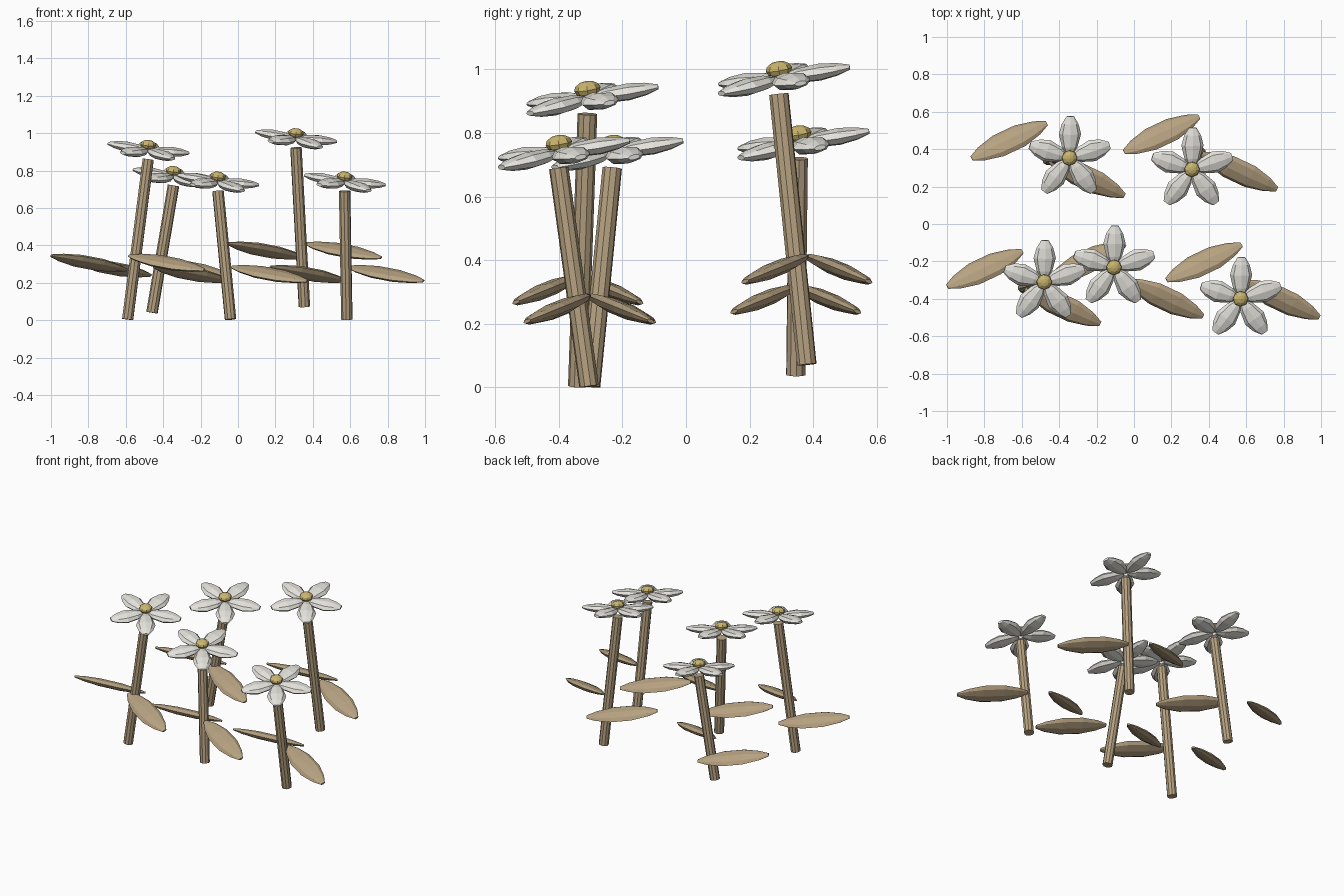
import bpy, bmesh
from math import sin, cos, pi, tau, radians
from mathutils import Matrix, Vector

cube = bpy.data.objects.get("Cube")
if cube:
    bpy.data.objects.remove(cube, do_unlink=True)


def make_material(name, rgb):
    mat = bpy.data.materials.new(name)
    mat.use_nodes = True
    mat.diffuse_color = (*rgb, 1)
    mat.node_tree.nodes["Principled BSDF"].inputs["Base Color"].default_value = (*rgb, 1)
    return mat


TAN = make_material("dry tan", (0.47, 0.36, 0.22))
WHITE = make_material("petal white", (0.78, 0.77, 0.72))
YELLOW = make_material("pollen yellow", (0.60, 0.47, 0.16))


def finish(name, bm, mat, matrix):
    bmesh.ops.recalc_face_normals(bm, faces=bm.faces)
    mesh = bpy.data.meshes.new(name)
    bm.to_mesh(mesh)
    bm.free()
    mesh.materials.append(mat)
    obj = bpy.data.objects.new(name, mesh)
    obj.matrix_world = matrix
    bpy.context.collection.objects.link(obj)
    return obj


def add_blade(bm, stations, matrix, sides=8):
    """Closed blade along +x; each station is (distance, half width, half thickness)."""
    rings = []
    for d, w, h in stations:
        rings.append([bm.verts.new(matrix @ Vector((d, w * cos(tau * i / sides), h * sin(tau * i / sides))))
                      for i in range(sides)])
    for a, b in zip(rings, rings[1:]):
        for i in range(sides):
            j = (i + 1) % sides
            bm.faces.new((a[i], a[j], b[j], b[i]))
    bm.faces.new(rings[0])
    bm.faces.new(rings[-1])


PETAL = [(0.015, 0.015, 0.012), (0.06, 0.042, 0.023), (0.13, 0.06, 0.027),
         (0.185, 0.045, 0.02), (0.226, 0.02, 0.008)]
LEAF = [(0, 0.014, 0.006), (0.06, 0.042, 0.016), (0.16, 0.066, 0.024),
        (0.29, 0.066, 0.024), (0.39, 0.042, 0.016), (0.45, 0.014, 0.006)]

# All heads share one tilt
normal = Vector((0.12, -0.17, 1)).normalized()
side = Vector((0, 1, 0)).cross(normal).normalized()
HEAD_TILT = Matrix((side, normal.cross(side), normal)).transposed().to_4x4()


def stem(name, base, top, radius=0.031):
    axis = top - base
    bm = bmesh.new()
    bmesh.ops.create_cone(bm, cap_ends=True, segments=10, radius1=radius, radius2=radius, depth=axis.length)
    rot = axis.to_track_quat("Z", "Y").to_matrix().to_4x4()
    finish(name, bm, TAN, Matrix.Translation((base + top) / 2) @ rot)


def leaf(name, start, direction):
    # Yaw within the leaf plane, then slope the plane down about x
    bm = bmesh.new()
    add_blade(bm, LEAF, Matrix.Identity(4))
    slope = Matrix.Rotation(radians(-22 * direction), 4, "X")
    yaw = Matrix.Rotation(radians(27 * direction), 4, "Z")
    finish(name, bm, TAN, Matrix.Translation(start) @ slope @ yaw)


def flower_head(name, top):
    bm = bmesh.new()
    for k in range(5):
        add_blade(bm, PETAL, Matrix.Rotation(pi / 2 + k * tau / 5, 4, "Z"))
    finish(name + "_petals", bm, WHITE, Matrix.Translation(top + Vector((0, 0, 0.048))) @ HEAD_TILT)
    bm = bmesh.new()
    bmesh.ops.create_uvsphere(bm, u_segments=8, v_segments=6, radius=0.042,
                              matrix=Matrix.Diagonal((1, 1, 0.62, 1)))
    finish(name + "_center", bm, YELLOW, Matrix.Translation(top + Vector((0, 0, 0.078))) @ HEAD_TILT)


# Stem base, stem top, leaf height
PLANTS = {
    "front_right_flower": ((-0.59, -0.34, 0.004), (-0.48, -0.31, 0.86), 0.345),
    "front_middle_flower": ((-0.04, -0.30, 0.004), (-0.107, -0.232, 0.69), 0.285),
    "front_left_flower": ((0.582, -0.305, 0.004), (0.57, -0.40, 0.69), 0.285),
    "back_right_flower": ((-0.46, 0.345, 0.04), (-0.345, 0.353, 0.72), 0.315),
    "back_left_flower": ((0.355, 0.38, 0.072), (0.31, 0.292, 0.922), 0.41),
}

for name, (base, top, height) in PLANTS.items():
    base, top = Vector(base), Vector(top)
    stem(name + "_stem", base, top)
    flower_head(name, top)
    leaf(name + "_left_leaf", Vector((base.x + 0.008, base.y - 0.005, height)), -1)
    leaf(name + "_right_leaf", Vector((base.x - 0.408, base.y + 0.005, height)), 1)
